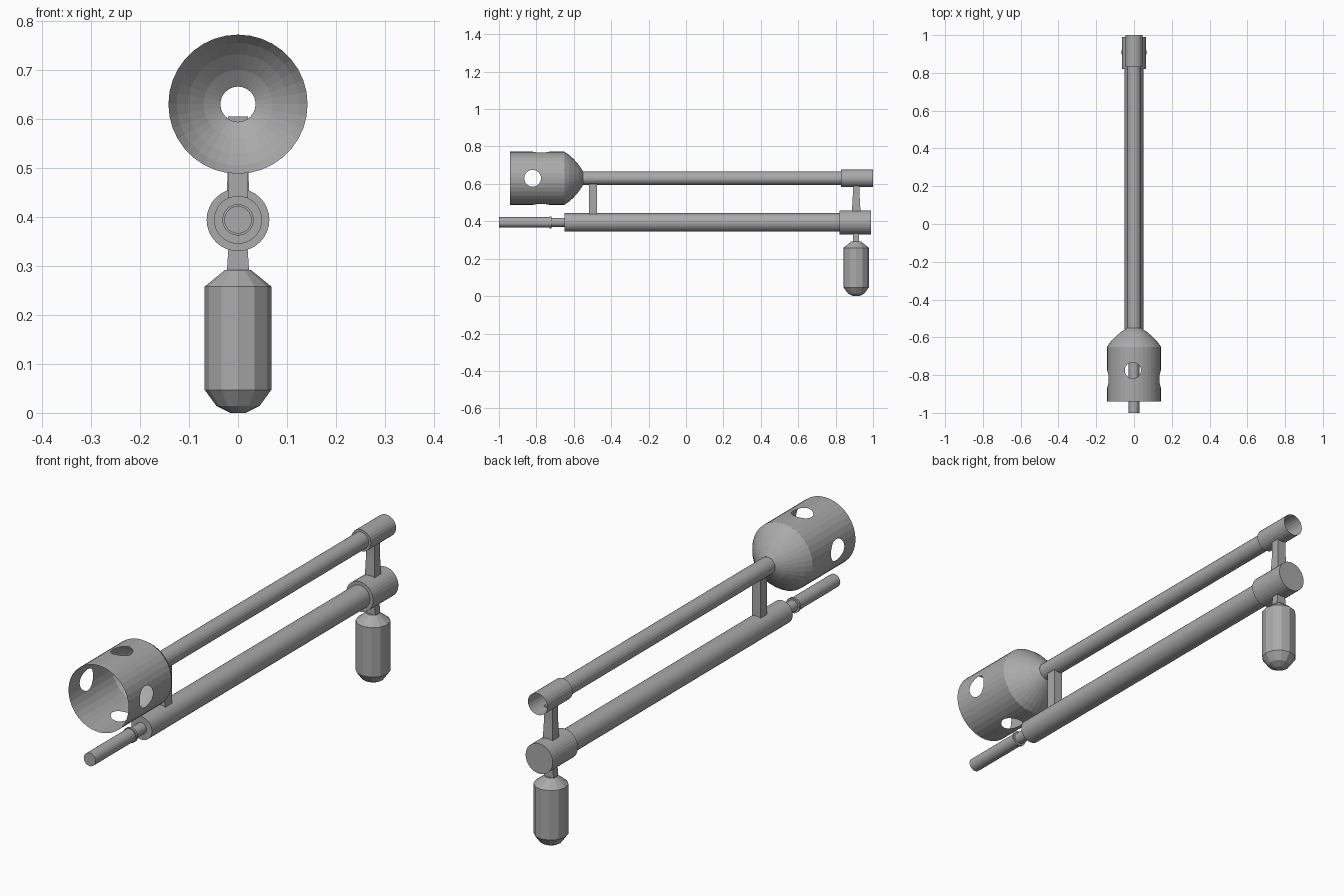
import bpy, bmesh
from math import sin, cos, tau
from mathutils import Vector

if "Cube" in bpy.data.objects:
    bpy.data.objects.remove(bpy.data.objects["Cube"])

grey = bpy.data.materials.new("metal_grey")
grey.use_nodes = True
grey.diffuse_color = (0.4, 0.4, 0.4, 1)
grey.node_tree.nodes["Principled BSDF"].inputs["Base Color"].default_value = (0.4, 0.4, 0.4, 1)

UPPER_Z, LOWER_Z, REAR_Y = 0.63, 0.394, 0.91


def finish(bm, name, recalc=True):
    if recalc:
        bmesh.ops.recalc_face_normals(bm, faces=bm.faces)
    mesh = bpy.data.meshes.new(name)
    bm.to_mesh(mesh)
    bm.free()
    mesh.materials.append(grey)
    obj = bpy.data.objects.new(name, mesh)
    bpy.context.collection.objects.link(obj)
    return obj


def lathe(name, profile, axis, centre, sides=32, caps=(True, True)):
    """Spin (position, radius) pairs round a line along axis through centre."""
    bm = bmesh.new()
    along = Vector(axis)
    u = Vector((0, 0, 1)) if along.z == 0 else Vector((1, 0, 0))
    v = along.cross(u)
    rings = []
    for t, r in profile:
        rings.append([bm.verts.new(Vector(centre) + along * t
                                   + (u * cos(tau * i / sides) + v * sin(tau * i / sides)) * r)
                      for i in range(sides)])
    for a, b in zip(rings, rings[1:]):
        for i in range(sides):
            j = (i + 1) % sides
            bm.faces.new((a[i], a[j], b[j], b[i]))
    if caps[0]:
        bm.faces.new(rings[0][::-1])
    if caps[1]:
        bm.faces.new(rings[-1])
    return finish(bm, name)


def post(name, y, levels):
    """Rectangular post through (z, half width, half depth) levels."""
    bm = bmesh.new()
    rings = [[bm.verts.new((sx * w, y + sy * d, z))
              for sx, sy in ((-1, -1), (1, -1), (1, 1), (-1, 1))] for z, w, d in levels]
    for a, b in zip(rings, rings[1:]):
        for i in range(4):
            j = (i + 1) % 4
            bm.faces.new((a[i], a[j], b[j], b[i]))
    bm.faces.new(rings[0][::-1])
    bm.faces.new(rings[-1])
    return finish(bm, name)


Y = (0, 1, 0)

# Open bell, cut by two crossing round holes
bell = lathe("bell", [(-0.94, 0.142), (-0.65, 0.142), (-0.625, 0.125), (-0.6, 0.102),
                      (-0.572, 0.07), (-0.55, 0.036)], Y, (0, 0, UPPER_Z), 36)
cutters = [
    lathe("side_hole_cutter", [(-0.3, 0.045), (0.3, 0.045)], (1, 0, 0), (0, -0.82, UPPER_Z), 24),
    lathe("top_hole_cutter", [(-0.3, 0.043), (0.3, 0.043)], (0, 0, 1), (-0.006, -0.775, UPPER_Z), 24),
]
for cutter in cutters:
    cut = bell.modifiers.new("hole", 'BOOLEAN')
    cut.operation, cut.solver, cut.object = 'DIFFERENCE', 'EXACT', cutter
bpy.context.view_layer.update()
cut_mesh = bpy.data.meshes.new_from_object(bell.evaluated_get(bpy.context.evaluated_depsgraph_get()))
bell.modifiers.clear()
# Keep only the outward-facing skin of the bell
bm = bmesh.new()
bm.from_mesh(cut_mesh)
inner = []
for f in bm.faces:
    c = f.calc_center_median()
    radial = Vector((c.x, 0, c.z - UPPER_Z))
    if radial.length < 0.02 or f.normal.dot(radial.normalized()) < 0.3:
        inner.append(f)
bmesh.ops.delete(bm, geom=inner, context='FACES')
bm.to_mesh(bell.data)
bm.free()
bpy.data.meshes.remove(cut_mesh)
for cutter in cutters:
    bpy.data.objects.remove(cutter)

# Upper hollow tube with its rear sleeve
lathe("upper_tube", [(-0.55, 0.036), (0.83, 0.036), (0.83, 0.046), (1.0, 0.046)],
      Y, (0, 0, UPPER_Z), 24, (False, False))

# Lower tube, rear sleeve and thin front mouthpiece
lathe("lower_tube", [(-0.65, 0.049), (0.83, 0.049)], Y, (0, 0, LOWER_Z))
lathe("lower_sleeve", [(0.82, 0.064), (0.99, 0.064)], Y, (0, 0, LOWER_Z))
lathe("front_rod", [(-1.0, 0.028), (-0.73, 0.028), (-0.73, 0.032), (-0.72, 0.032),
                    (-0.72, 0.024), (-0.64, 0.024)], Y, (0, 0, LOWER_Z), 24)

# Posts joining the tubes
post("front_post", -0.497, [(0.43, 0.02, 0.022), (0.605, 0.02, 0.022)])
post("rear_post", REAR_Y, [(0.44, 0.022, 0.023), (0.47, 0.022, 0.022),
                           (0.54, 0.02, 0.018), (0.592, 0.02, 0.018)])

# Hanging bottle and its neck
post("bottle_neck", REAR_Y, [(0.285, 0.023, 0.016), (0.345, 0.019, 0.016)])
lathe("bottle", [(0, 0.016), (0.014, 0.044), (0.047, 0.068), (0.258, 0.068), (0.292, 0.026)],
      (0, 0, 1), (0, REAR_Y, 0), 12)
